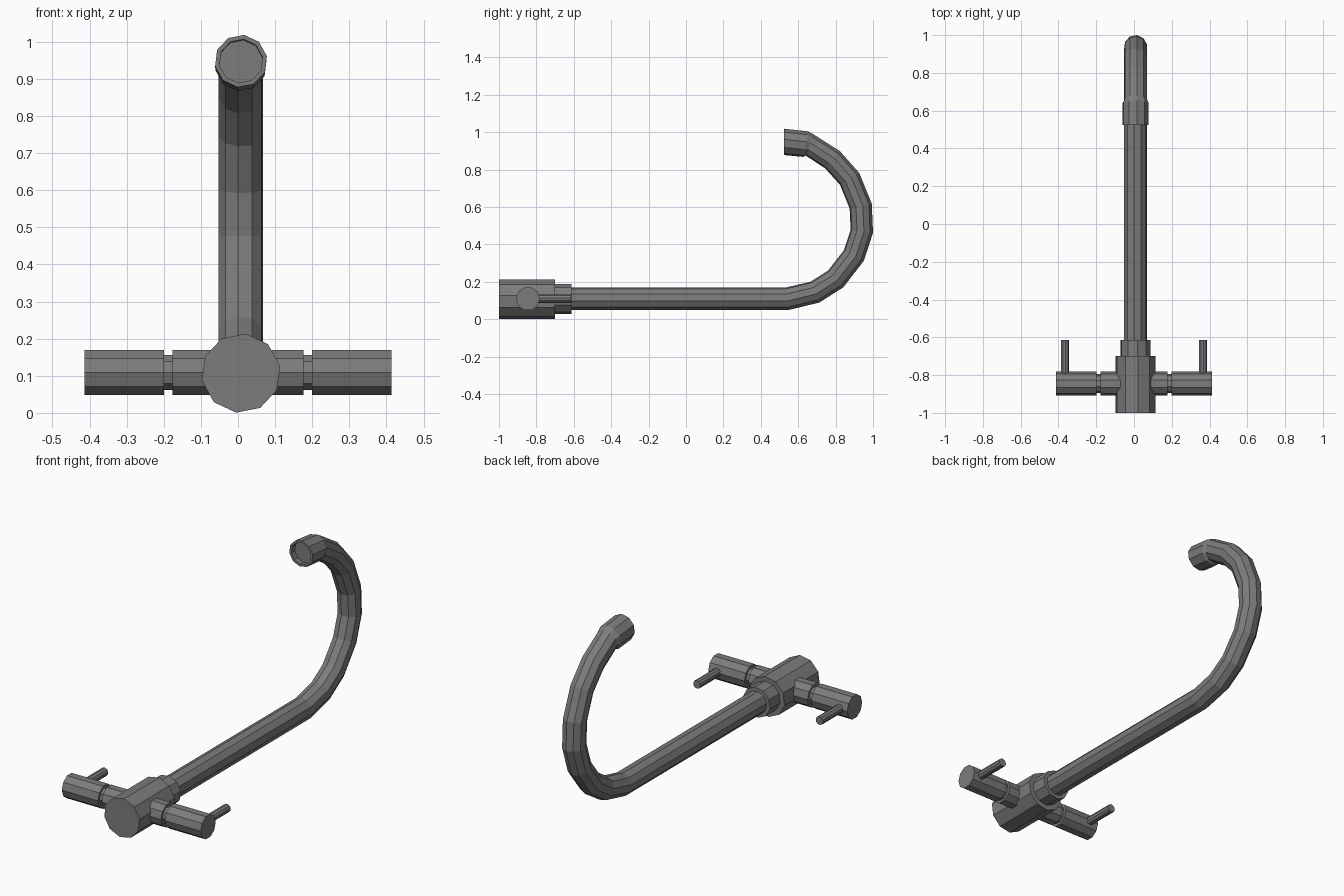
import bpy, bmesh, math
from mathutils import Vector

if "Cube" in bpy.data.objects:
    bpy.data.objects.remove(bpy.data.objects["Cube"])

SIDES = 10
CX, CZ = 0.008, 0.107          # axis of body and spout
VALVE_Y = -0.845

# Dark metal
metal = bpy.data.materials.new("dark_metal")
metal.diffuse_color = (0.2, 0.2, 0.2, 1)
metal.use_nodes = True
metal.node_tree.nodes["Principled BSDF"].inputs["Base Color"].default_value = metal.diffuse_color


def skin(name, rings, side, turn=0.0, sides=SIDES):
    """Join rings (centre, radius, tangent) into a capped, flat-faced tube."""
    bm = bmesh.new()
    side = Vector(side)
    loops = []
    for centre, radius, tangent in rings:
        up = Vector(tangent).normalized().cross(side)
        loop = []
        for i in range(sides):
            a = turn + math.tau * i / sides
            loop.append(bm.verts.new(Vector(centre) + radius * (math.cos(a) * side + math.sin(a) * up)))
        loops.append(loop)
    for a, b in zip(loops, loops[1:]):
        for i in range(sides):
            j = (i + 1) % sides
            bm.faces.new((a[i], a[j], b[j], b[i]))
    bm.faces.new(loops[0])
    bm.faces.new(loops[-1])
    bmesh.ops.recalc_face_normals(bm, faces=bm.faces[:])
    mesh = bpy.data.meshes.new(name)
    bm.to_mesh(mesh)
    bm.free()
    mesh.materials.append(metal)
    obj = bpy.data.objects.new(name, mesh)
    bpy.context.collection.objects.link(obj)
    return obj


def along_y(name, profile, x, z, turn, sides=SIDES):
    return skin(name, [((x, y, z), r, (0, -1, 0)) for y, r in profile], (1, 0, 0), turn, sides)


def along_x(name, profile, sign):
    return skin(name, [((sign * x, VALVE_Y, 0.109), r, (1, 0, 0)) for x, r in profile], (0, 1, 0))


TURN = math.radians(11)

# Base body and collar
along_y("body", [(-1.0, 0.107), (-0.70, 0.107)], CX, CZ, TURN)
along_y("collar", [(-0.72, 0.081), (-0.613, 0.081)], CX, 0.109, TURN)

# Curved spout with a wider, hollow-ended outlet
path = [(-0.63, 0.109), (0.54, 0.109), (0.69, 0.145), (0.80, 0.215), (0.897, 0.34),
        (0.94, 0.47), (0.934, 0.605), (0.875, 0.75), (0.783, 0.853), (0.66, 0.932)]
pts = [Vector((CX, y, z)) for y, z in path]
rings = []
for i, p in enumerate(pts):
    before = (p - pts[i - 1]).normalized() if i else Vector((0, 1, 0))
    after = (pts[i + 1] - p).normalized() if i < len(pts) - 1 else Vector((0, -1, 0.12))
    rings.append((p, 0.061, before + after))
end = (0, -1, 0)
rings += [((CX, 0.64, 0.936), 0.070, (0, -1, 0.2)),
          ((CX, 0.525, 0.948), 0.071, end),
          ((CX, 0.525, 0.948), 0.059, end),
          ((CX, 0.555, 0.946), 0.059, end)]
skin("spout", rings, (1, 0, 0), TURN)

# Valves, handles and levers on both sides
for label, s in (("left", -1), ("right", 1)):
    along_x(label + "_valve", [(0.04, 0.064), (0.177, 0.064), (0.177, 0.05), (0.21, 0.05)], s)
    along_x(label + "_handle", [(0.199, 0.064), (0.414, 0.064)], s)
    along_y(label + "_lever", [(-0.83, 0.0225), (-0.615, 0.0225)], s * 0.365, 0.109, TURN)
